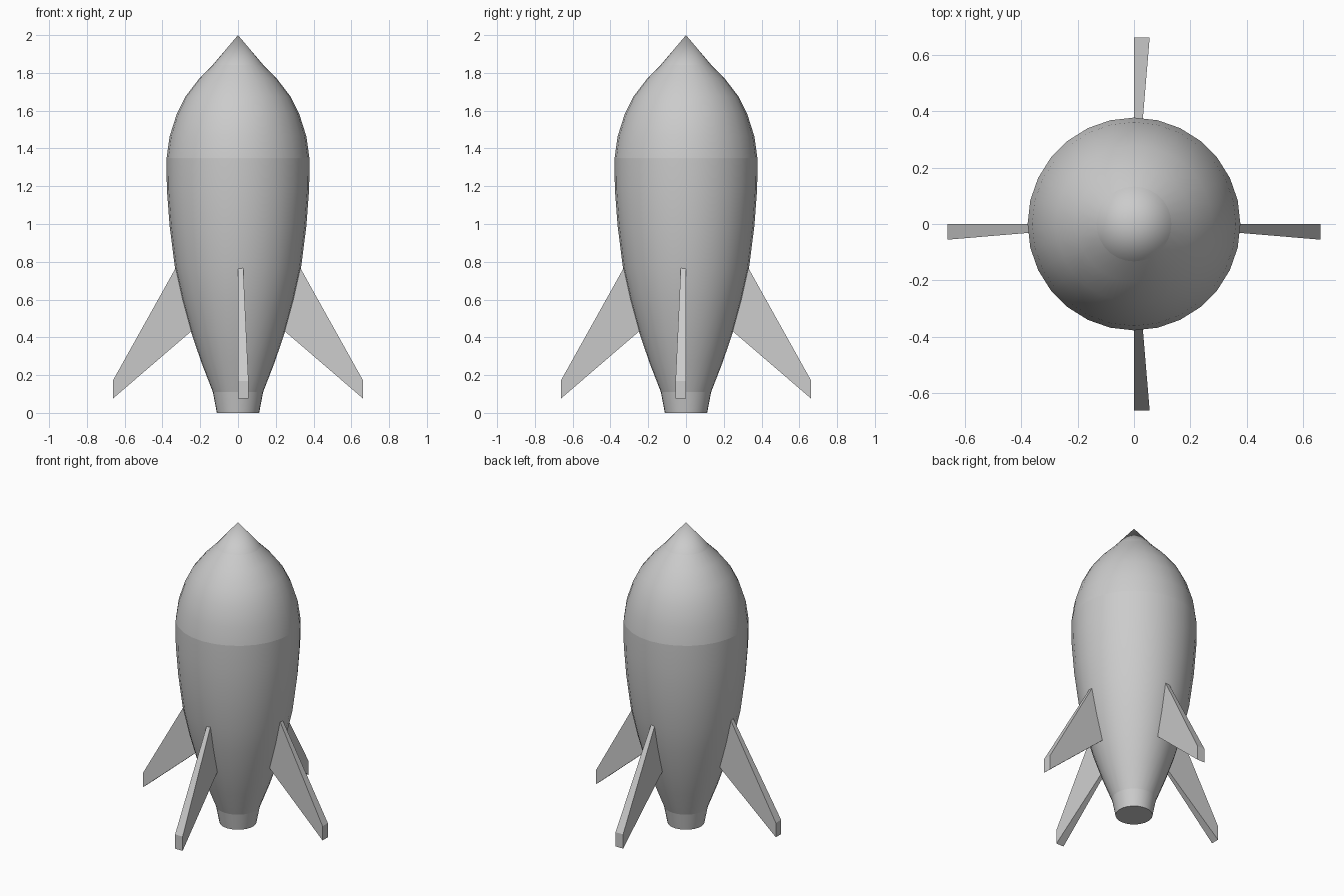
import bpy, bmesh, math

if "Cube" in bpy.data.objects:
    bpy.data.objects.remove(bpy.data.objects["Cube"])

SIDES = 28


def finish(bm, name, smooth):
    bmesh.ops.remove_doubles(bm, verts=bm.verts, dist=1e-5)
    bmesh.ops.recalc_face_normals(bm, faces=bm.faces)
    mesh = bpy.data.meshes.new(name)
    bm.to_mesh(mesh)
    bm.free()
    ob = bpy.data.objects.new(name, mesh)
    bpy.context.collection.objects.link(ob)
    if smooth:
        bpy.ops.object.select_all(action='DESELECT')
        ob.select_set(True)
        bpy.context.view_layer.objects.active = ob
        bpy.ops.object.shade_smooth_by_angle(angle=math.radians(40))
    return ob


def lathe(name, profile):
    """Revolve (radius, z) points around z; ends are closed by running to the axis."""
    bm = bmesh.new()
    rings = []
    for r, z in profile:
        n = SIDES if r > 0 else 1
        rings.append([bm.verts.new((r * math.cos(2 * math.pi * i / n),
                                    r * math.sin(2 * math.pi * i / n), z))
                      for i in range(n)])
    for a, b in zip(rings, rings[1:]):
        for i in range(SIDES):
            j = (i + 1) % SIDES
            quad = [a[i % len(a)], a[j % len(a)], b[j % len(b)], b[i % len(b)]]
            bm.faces.new(list(dict.fromkeys(quad)))
    return finish(bm, name, True)


def fin(name, place):
    """Wedge fin: one flat side on the axis plane, thickness growing outward."""
    outline = [(0.20, 1.0), (0.663, 0.17), (0.663, 0.075), (0.20, 0.473)]
    bm = bmesh.new()
    flat = [bm.verts.new(place(r, 0, z)) for r, z in outline]
    wide = [bm.verts.new(place(r, 0.084 * r, z)) for r, z in outline]
    bm.faces.new(flat)
    bm.faces.new(wide[::-1])
    for i in range(4):
        j = (i + 1) % 4
        bm.faces.new((flat[i], flat[j], wide[j], wide[i]))
    return finish(bm, name, False)


# Rocket hull, bottom to top
lathe("nozzle", [(0, 0), (0.112, 0), (0.133, 0.11), (0, 0.11)])
lathe("body", [(0, 0.11), (0.133, 0.11), (0.195, 0.27), (0.249, 0.43),
               (0.296, 0.60), (0.334, 0.77), (0.362, 0.99),
               (0.377, 1.19), (0.378, 1.35), (0, 1.35)])
lathe("upper_dome", [(0, 1.35), (0.378, 1.35), (0.362, 1.464), (0.324, 1.583),
                     (0.278, 1.675), (0.205, 1.77), (0.133, 1.843), (0, 1.843)])
lathe("nose_cone", [(0, 1.843), (0.133, 1.843), (0, 2.0)])

# Fins: side fins thicken toward -y, front and back fins toward +x
for side, s in (("right", 1), ("left", -1)):
    fin(side + "_fin", lambda r, t, z: (s * r, -t, z))
for side, s in (("back", 1), ("front", -1)):
    fin(side + "_fin", lambda r, t, z: (t, s * r, z))
